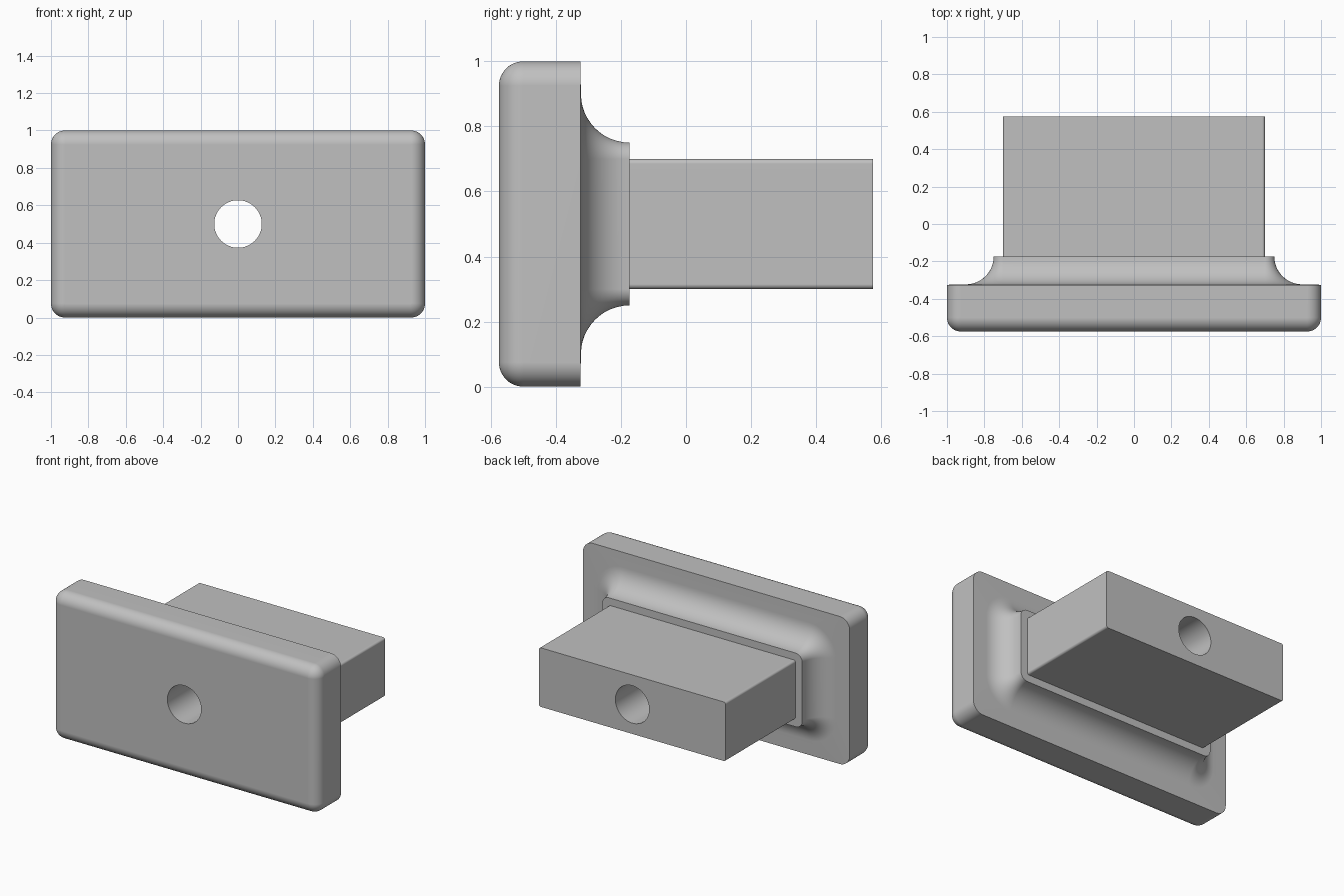
import bpy, bmesh
from math import sin, cos, pi, radians

cube = bpy.data.objects.get("Cube")
if cube:
    bpy.data.objects.remove(cube, do_unlink=True)

MID = 0.5        # height of the centre line
FRONT, BACK = -0.575, 0.575
STEPS = 12       # segments per rounded corner

grey = bpy.data.materials.new("plain_grey")
grey.use_nodes = True
COLOUR = (0.53, 0.53, 0.53, 1)
grey.diffuse_color = COLOUR
grey.node_tree.nodes["Principled BSDF"].inputs["Base Color"].default_value = COLOUR


def section(bm, half_w, half_h, radius, y):
    """Rounded rectangle of vertices across the depth axis."""
    ring = []
    for q, (sx, sz) in enumerate([(1, 1), (-1, 1), (-1, -1), (1, -1)]):
        for i in range(STEPS + 1):
            a = (q + i / STEPS) * pi / 2
            ring.append(bm.verts.new((sx * (half_w - radius) + radius * cos(a), y,
                                      MID + sz * (half_h - radius) + radius * sin(a))))
    return ring


def loft(name, sections):
    """Skin the sections from front to back and cap both ends."""
    bm = bmesh.new()
    rings = [section(bm, *s) for s in sections]
    for a, b in zip(rings, rings[1:]):
        for i in range(len(a)):
            j = (i + 1) % len(a)
            bm.faces.new((a[i], a[j], b[j], b[i]))
    bm.faces.new(rings[0])
    bm.faces.new(rings[-1])
    bmesh.ops.recalc_face_normals(bm, faces=bm.faces)
    mesh = bpy.data.meshes.new(name)
    bm.to_mesh(mesh)
    bm.free()
    mesh.materials.append(grey)
    obj = bpy.data.objects.new(name, mesh)
    bpy.context.collection.objects.link(obj)
    return obj


sections = []
# Plate: rounded front rim, then straight sides
R = 0.075
for i in range(STEPS + 1):
    a = i / STEPS * pi / 2
    inset = R * (1 - sin(a))
    sections.append((1 - inset, 0.5 - inset, max(R - inset, 0.001), FRONT + R * (1 - cos(a))))
sections.append((1, 0.5, R, -0.325))
# Collar: hollow curve sweeping from the plate to a small lip
F = 0.15
for i in range(STEPS + 1):
    a = i / STEPS * pi / 2
    grow = F * (1 - sin(a))
    sections.append((0.75 + grow, 0.25 + grow, 0.05 + grow, -0.173 - F * cos(a)))
# Stem: step in from the lip, then a straight block
sections += [(0.7, 0.2, 0.015, -0.173), (0.7, 0.2, 0.015, BACK)]
body = loft("flanged_block", sections)

# Round bore through the whole depth
bpy.ops.mesh.primitive_cylinder_add(vertices=64, radius=0.127, depth=2,
                                    location=(0, 0, MID), rotation=(pi / 2, 0, 0))
bore = bpy.context.object
bore.name = "bore_cutter"
bore.hide_render = True
bore.data.materials.append(grey)

bpy.ops.object.select_all(action='DESELECT')
body.select_set(True)
bpy.context.view_layer.objects.active = body
cut = body.modifiers.new("bore", 'BOOLEAN')
cut.operation = 'DIFFERENCE'
cut.solver = 'EXACT'
cut.object = bore
bpy.ops.object.modifier_apply(modifier=cut.name)
bpy.data.objects.remove(bore, do_unlink=True)

# Smooth the curves and keep the flats flat
bpy.ops.object.shade_smooth_by_angle(angle=radians(30))
flat = body.modifiers.new("flat_faces", 'WEIGHTED_NORMAL')
flat.keep_sharp = True
